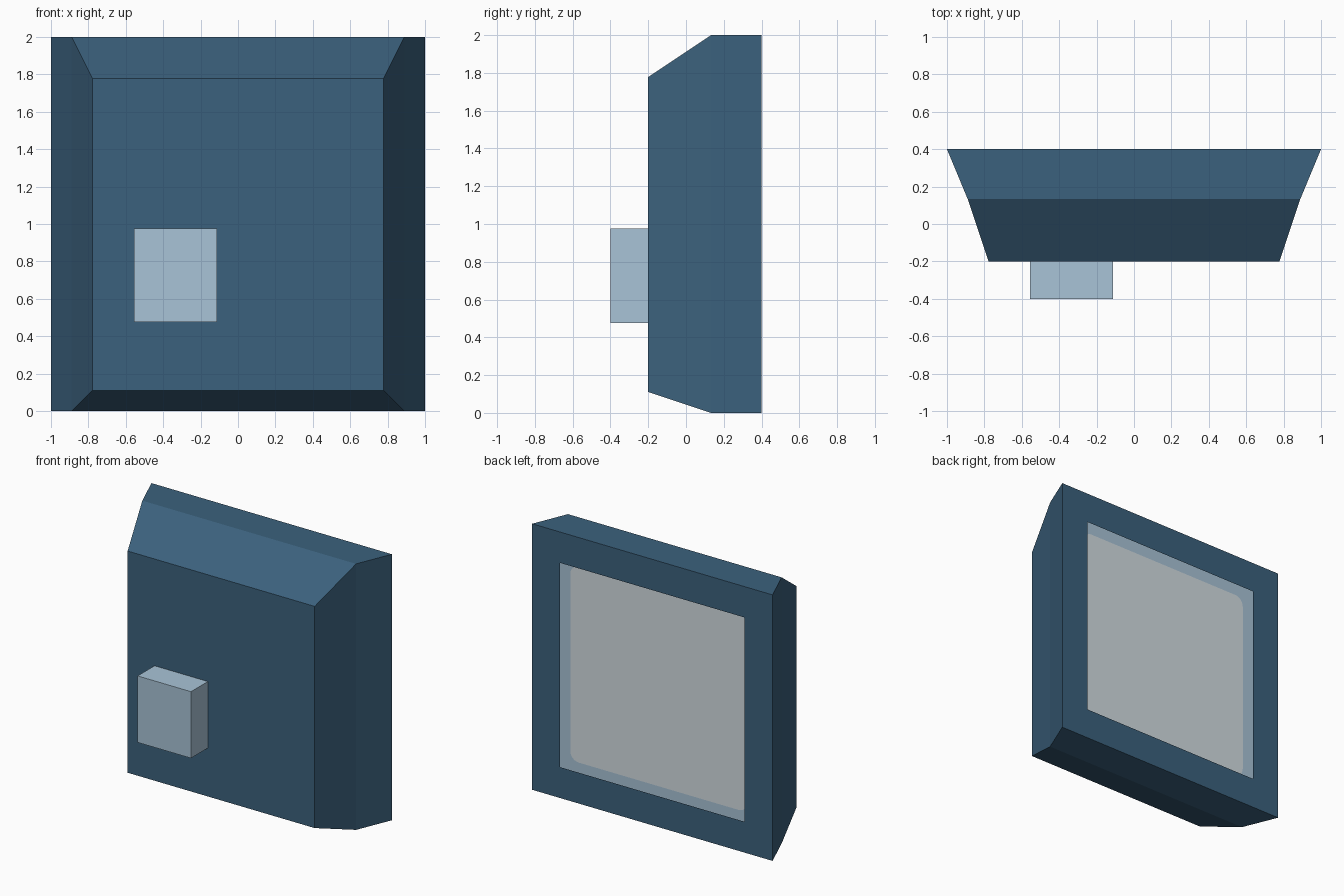
import bpy, bmesh, math

if "Cube" in bpy.data.objects:
    bpy.data.objects.remove(bpy.data.objects["Cube"])


def material(name, r, g, b):
    lin = lambda c: ((c / 255 + 0.055) / 1.055) ** 2.4
    m = bpy.data.materials.new(name)
    m.diffuse_color = (lin(r), lin(g), lin(b), 1)
    m.use_nodes = True
    m.node_tree.nodes["Principled BSDF"].inputs["Base Color"].default_value = m.diffuse_color
    return m


BLUE = material("dark blue casing", 59, 97, 125)
LIGHT = material("light blue trim", 169, 196, 215)
GREY = material("grey screen", 211, 220, 225)


def make_object(name, bm, *mats):
    mesh = bpy.data.meshes.new(name)
    bm.to_mesh(mesh)
    bm.free()
    for m in mats:
        mesh.materials.append(m)
    obj = bpy.data.objects.new(name, mesh)
    bpy.context.collection.objects.link(obj)
    return obj


# Casing: open shell lofted from rectangular rings, ending at the screen opening
# each ring: y, half width, bottom z, top z
rings = [(-0.2, 0.778, 0.111, 1.778), (0.133, 0.889, 0, 2), (0.4, 1, 0, 2),
         (0.4, 0.768, 0.232, 1.768)]
bm = bmesh.new()
loops = [[bm.verts.new(p) for p in ((-w, y, lo), (w, y, lo), (w, y, hi), (-w, y, hi))]
         for y, w, lo, hi in rings]
bm.faces.new(loops[0])
for a, b in zip(loops, loops[1:]):
    for i in range(4):
        j = (i + 1) % 4
        bm.faces.new((a[j], a[i], b[i], b[j]))
make_object("casing", bm, BLUE)


def back_panel(name, y, half, radius, mat, steps=8):
    """Flat rounded panel facing the opening."""
    bm = bmesh.new()
    verts = []
    for q in range(4):
        mid = math.radians(45 + 90 * q)
        cx = math.copysign(half - radius, math.cos(mid))
        cz = math.copysign(half - radius, math.sin(mid))
        for s in range(steps + 1):
            a = math.radians(90 * q + 90 * s / steps)
            verts.append(bm.verts.new((cx + radius * math.cos(a), y, 1 + cz + radius * math.sin(a))))
    bm.faces.new(verts[::-1])
    make_object(name, bm, mat)


# Screen and the trim behind it, both seen through the opening
back_panel("screen", 0.325, 0.735, 0.07, GREY)
back_panel("screen_trim", 0.320, 0.86, 0.01, LIGHT)

# Box on the opposite face
bm = bmesh.new()
bmesh.ops.create_cube(bm, size=1)
for v in bm.verts:
    v.co.x = v.co.x * 0.444 - 0.333
    v.co.y = v.co.y * 0.2 - 0.3
    v.co.z = v.co.z * 0.5 + 0.725
make_object("rear_box", bm, LIGHT)
